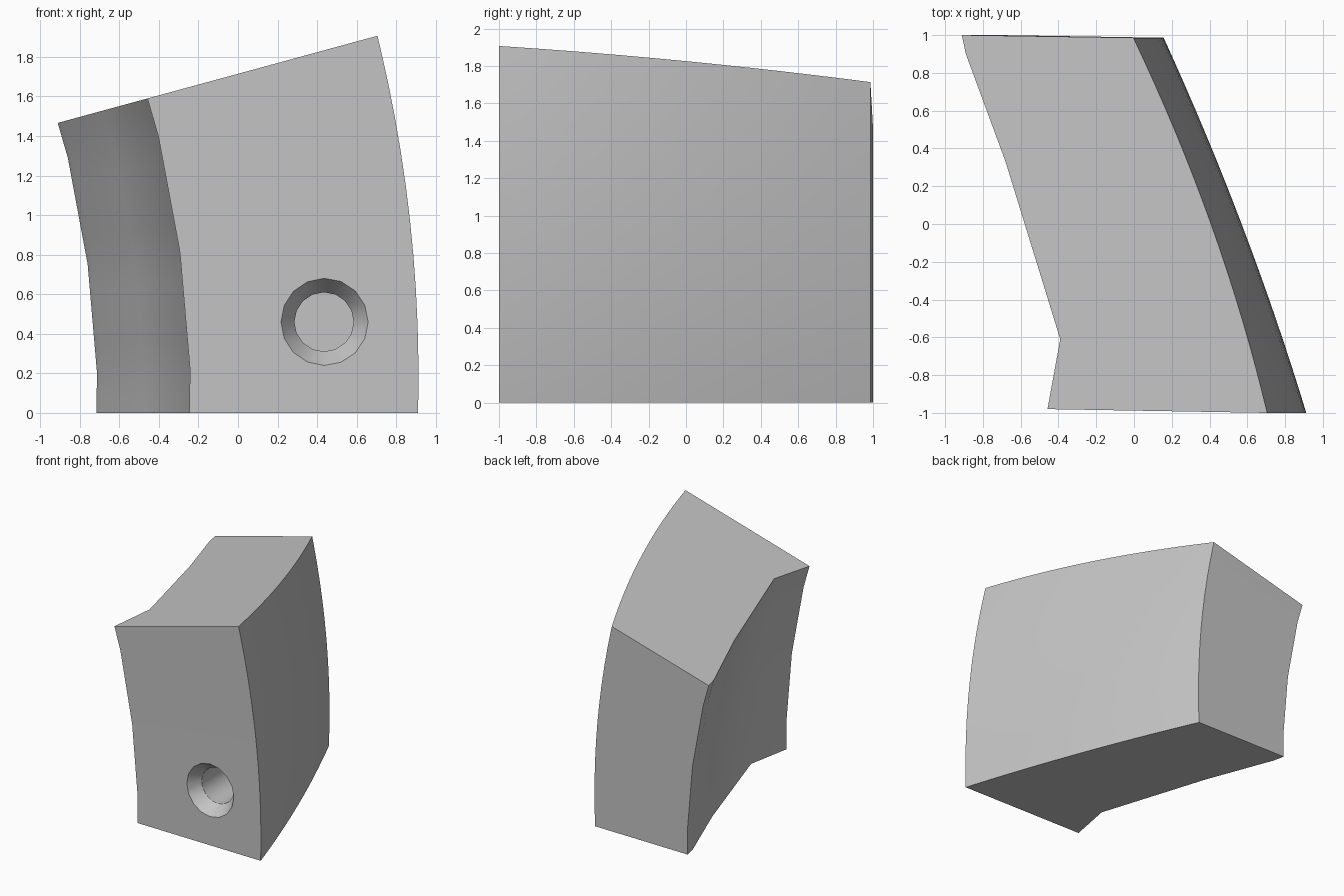
import bpy, bmesh
from math import sin, cos, radians, pi
from mathutils import Matrix

AXIS_X = -6.293            # x of the bend axis, which runs along y
SWEEP = radians(15.24)     # angle covered by the segment
FACET = radians(5.625)     # facet angle of the inner side
FIRST = radians(2.1)       # first facet corner

old = bpy.data.objects.get("Cube")
if old:
    bpy.data.objects.remove(old, do_unlink=True)

gray = bpy.data.materials.new("light_gray")
gray.use_nodes = True
color = (0.55, 0.55, 0.55, 1)
gray.diffuse_color = color
gray.node_tree.nodes["Principled BSDF"].inputs["Base Color"].default_value = color


def make_object(name, bm):
    bmesh.ops.recalc_face_normals(bm, faces=bm.faces)
    mesh = bpy.data.meshes.new(name)
    bm.to_mesh(mesh)
    bm.free()
    mesh.materials.append(gray)
    ob = bpy.data.objects.new(name, mesh)
    bpy.context.collection.objects.link(ob)
    return ob


def outer_radius(y, t):
    # slightly twisted outer side: blend of the bottom and top curves
    low = 6.855 - 0.3825 * y - 0.0345 * y * y
    high = 6.945 - 0.3705 * y - 0.0625 * y * y
    return low + (high - low) * t


def section(angle):
    # outer side from front to back, then inner side back to the front
    steps = 16
    pts = []
    for i in range(steps + 1):
        y = -1 + 1.986 * i / steps
        pts.append((y, outer_radius(y, angle / SWEEP)))
    # the inner side follows straight chords between facet corners
    off = (angle - FIRST) % FACET - FACET / 2
    chord = 1.001 * cos(FACET / 2) / cos(off)
    inner = [(1, 5.578), (0.9, 5.6), (0.33, 5.818), (-0.61, 6.118), (-0.98, 6.048)]
    pts += [(y, r * chord) for y, r in inner]
    return [(AXIS_X + r * cos(angle), y, r * sin(angle)) for y, r in pts]


# Curved wedge body, lofted through the sections
step = FACET / 4
angles = [0] + [FIRST - step + step * k for k in range(11)] + [SWEEP]
bm = bmesh.new()
rings = [[bm.verts.new(p) for p in section(a)] for a in angles]
for a, b in zip(rings, rings[1:]):
    for i in range(len(a)):
        j = (i + 1) % len(a)
        bm.faces.new((a[i], a[j], b[j], b[i]))
bm.faces.new(rings[0])
bm.faces.new(rings[-1])
body = make_object("curved_segment", bm)

# Countersunk hole cutter: turned profile of (y, radius)
bm = bmesh.new()
sides = 16
rings = []
for y, r in [(-1.1, 0.295), (-0.89, 0.15), (-0.4, 0.15)]:
    rings.append([bm.verts.new((0.435 + r * cos(2 * pi * i / sides), y,
                                0.46 + r * sin(2 * pi * i / sides)))
                  for i in range(sides)])
for a, b in zip(rings, rings[1:]):
    for i in range(sides):
        j = (i + 1) % sides
        bm.faces.new((a[i], a[j], b[j], b[i]))
bm.faces.new(rings[0])
bm.faces.new(rings[-1])
cutter = make_object("hole_cutter", bm)
cutter.hide_render = True

# Cut the hole, then drop the cutter
mod = body.modifiers.new("hole", "BOOLEAN")
mod.operation = "DIFFERENCE"
mod.solver = "EXACT"
mod.object = cutter
bpy.context.view_layer.objects.active = body
body.select_set(True)
bpy.ops.object.modifier_apply(modifier=mod.name)
bpy.data.objects.remove(cutter, do_unlink=True)

bpy.ops.object.select_all(action="DESELECT")
body.select_set(True)
bpy.context.view_layer.objects.active = body
bpy.ops.object.shade_smooth_by_angle(angle=radians(30))
